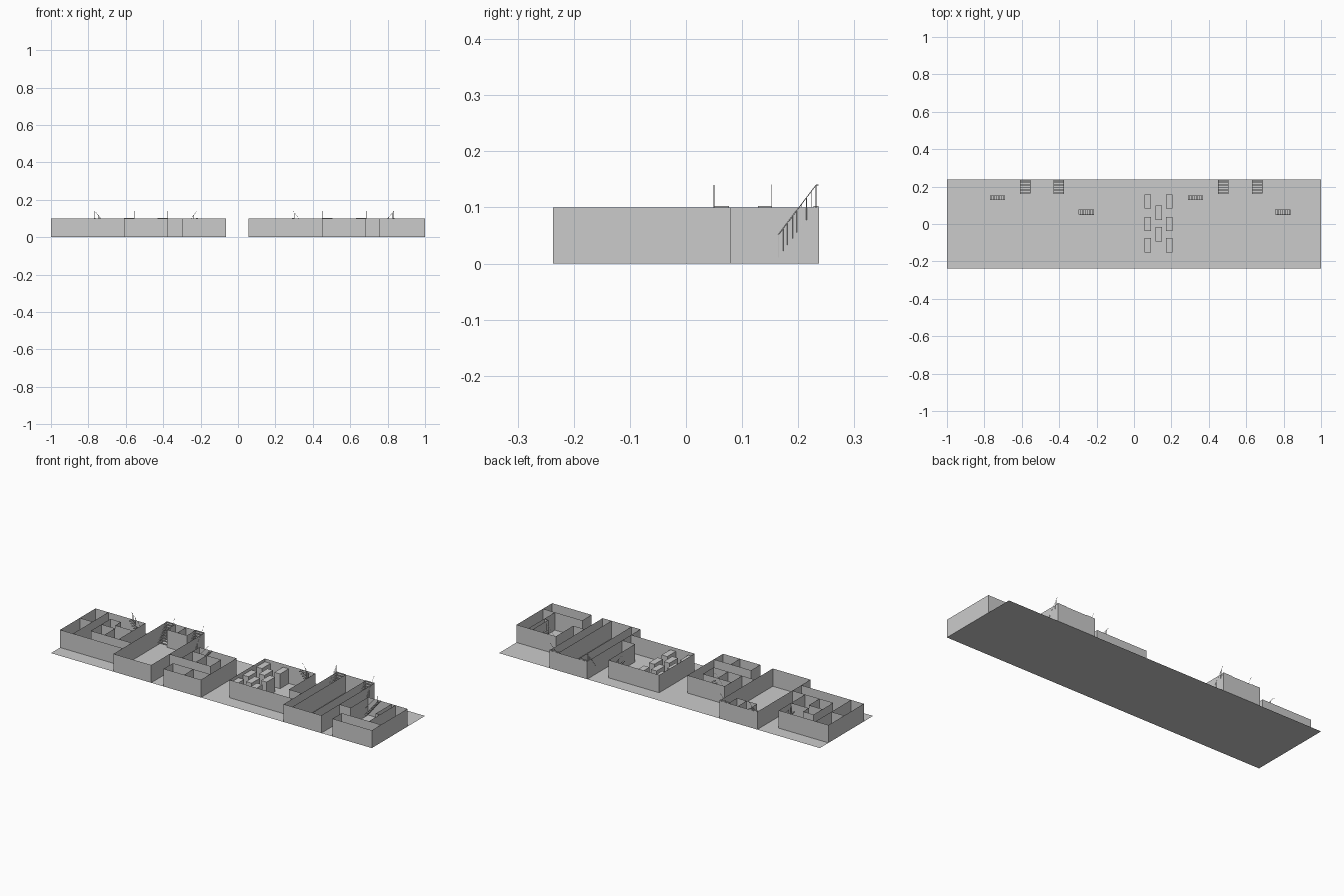
import bpy
import bmesh
from mathutils import Vector

cube = bpy.data.objects.get("Cube")
if cube:
    bpy.data.objects.remove(cube, do_unlink=True)

WALL = 0.10      # wall height
SHELF = 0.083    # shelf height
STEPS = 9
RAIL = 0.04      # rail height above the treads

# Shared grid lines of the plan
FRONT, BACK = -0.237, 0.237
LOW, MID, HIGH, SHORT = -0.155, -0.075, 0.16, 0.08


def finish(name, bm):
    mesh = bpy.data.meshes.new(name)
    bm.to_mesh(mesh)
    bm.free()
    obj = bpy.data.objects.new(name, mesh)
    bpy.context.collection.objects.link(obj)
    return obj


def walls(name, *paths):
    """Raise thin walls along plan paths."""
    bm = bmesh.new()
    for path in paths:
        for (ax, ay), (bx, by) in zip(path, path[1:]):
            bm.faces.new([bm.verts.new(p) for p in (
                (ax, ay, 0), (bx, by, 0), (bx, by, WALL), (ax, ay, WALL))])
    bmesh.ops.remove_doubles(bm, verts=bm.verts, dist=0.0001)
    return finish(name, bm)


def add_box(bm, lo, hi):
    lo, hi = Vector(lo), Vector(hi)
    verts = bmesh.ops.create_cube(bm, size=1)["verts"]
    size, mid = hi - lo, (lo + hi) / 2
    for v in verts:
        v.co = Vector(a * b for a, b in zip(v.co, size)) + mid


def staircase(name, origin, along, across, run, width, rail_side):
    """Open treads climbing in one direction, with a railing on one side."""
    o, u, v = (Vector((*p, 0)) for p in (origin, along, across))
    up = Vector((0, 0, 1))
    bm = bmesh.new()
    tread, rise = run / STEPS, WALL / STEPS
    posts = []
    for i in range(STEPS):
        a = o + u * tread * i + up * rise * (i + 1)
        b = a + u * tread + v * width + up * 0.003
        lo = [min(p) for p in zip(a, b)]
        hi = [max(p) for p in zip(a, b)]
        add_box(bm, lo, hi)
        foot = a + u * tread / 2 + v * width * rail_side
        posts.append((foot, foot + up * RAIL))
    finish(name + "_treads", bm)

    # Balusters and handrail
    curve = bpy.data.curves.new(name + "_railing", "CURVE")
    curve.dimensions = "3D"
    curve.bevel_depth = 0.0007
    curve.bevel_resolution = 0
    handrail = [top for _, top in posts]
    handrail.append(handrail[-1] + u * tread / 2)
    for path in posts + [handrail]:
        spline = curve.splines.new("POLY")
        spline.points.add(len(path) - 1)
        for point, co in zip(spline.points, path):
            point.co = (*co, 1)
    bpy.context.collection.objects.link(
        bpy.data.objects.new(name + "_railing", curve))


# Ground sheet
bm = bmesh.new()
bm.faces.new([bm.verts.new((x, y, 0)) for x, y in (
    (-1, FRONT), (1, FRONT), (1, BACK), (-1, BACK))])
finish("ground_sheet", bm)

# End house on the right
walls("right_house_walls",
      [(-0.61, LOW), (-1, LOW), (-1, HIGH), (-0.69, HIGH), (-0.69, MID)],
      [(-0.92, LOW), (-0.92, HIGH)],
      [(-1, 0.02), (-0.92, 0.02)])
walls("right_house_rooms",
      [(-0.61, MID), (-0.865, MID), (-0.865, 0.10), (-0.80, 0.10),
       (-0.80, 0.05), (-0.69, 0.05)],
      [(-0.865, 0.02), (-0.78, 0.02), (-0.78, MID)])

# Hall with back rooms
walls("right_hall_walls",
      [(-0.61, FRONT), (-0.375, FRONT), (-0.375, BACK), (-0.61, BACK), (-0.61, FRONT)])
walls("right_hall_rooms",
      [(-0.555, BACK), (-0.555, HIGH), (-0.43, HIGH), (-0.43, BACK)],
      [(-0.49, HIGH), (-0.49, BACK)])

# House beside the gap
walls("middle_house_walls",
      [(-0.297, LOW), (-0.297, FRONT), (-0.065, FRONT), (-0.065, SHORT),
       (-0.297, SHORT), (-0.297, MID)],
      [(-0.297, LOW), (-0.065, LOW)],
      [(-0.17, FRONT), (-0.17, LOW)])
walls("middle_house_rooms",
      [(-0.375, MID), (-0.12, MID), (-0.12, 0.02), (-0.297, 0.02)],
      [(-0.21, 0.02), (-0.21, MID)])

# Shop with rows of shelves
walls("shop_walls",
      [(0.45, LOW), (0.055, LOW), (0.055, HIGH), (0.37, HIGH), (0.37, MID), (0.45, MID)])
bm = bmesh.new()
for x, rows in ((0.057, (0.12, 0.0, -0.114)), (0.115, (0.06, -0.055)),
                (0.17, (0.12, 0.0, -0.114))):
    for y in rows:
        add_box(bm, (x, y - 0.038, 0), (x + 0.035, y + 0.038, SHELF))
finish("shop_shelves", bm)

# Hall divided by long partitions
walls("left_hall_walls",
      [(0.45, FRONT), (0.685, FRONT), (0.685, BACK), (0.45, BACK), (0.45, FRONT)])
walls("left_hall_partitions",
      *([(x, FRONT), (x, BACK)] for x in (0.505, 0.63)))

# End house on the left
walls("left_house_walls",
      [(0.755, LOW), (0.755, FRONT), (1, FRONT), (1, SHORT),
       (0.755, SHORT), (0.755, MID), (0.685, MID)],
      [(0.755, LOW), (1, LOW)])
walls("left_house_rooms",
      [(0.925, LOW), (0.925, SHORT)],
      [(0.925, -0.06), (0.90, -0.06), (0.90, SHORT)])

# Stairs inside the houses and the shop
for name, x in (("right_house_stair", -0.69), ("shop_stair", 0.37)):
    staircase(name, (x, 0.128), (-1, 0), (0, 1), 0.08, 0.025, 1)
for name, x in (("middle_house_stair", -0.297), ("left_house_stair", 0.755)):
    staircase(name, (x, 0.05), (1, 0), (0, 1), 0.083, 0.027, 0)

# Stairs at the back of the halls
for name, x, side in (("right_hall_stair_a", -0.61, 1), ("right_hall_stair_b", -0.43, 1),
                      ("left_hall_stair_a", 0.45, 0), ("left_hall_stair_b", 0.63, 1)):
    staircase(name, (x, HIGH), (0, 1), (1, 0), 0.076, 0.055, side)
